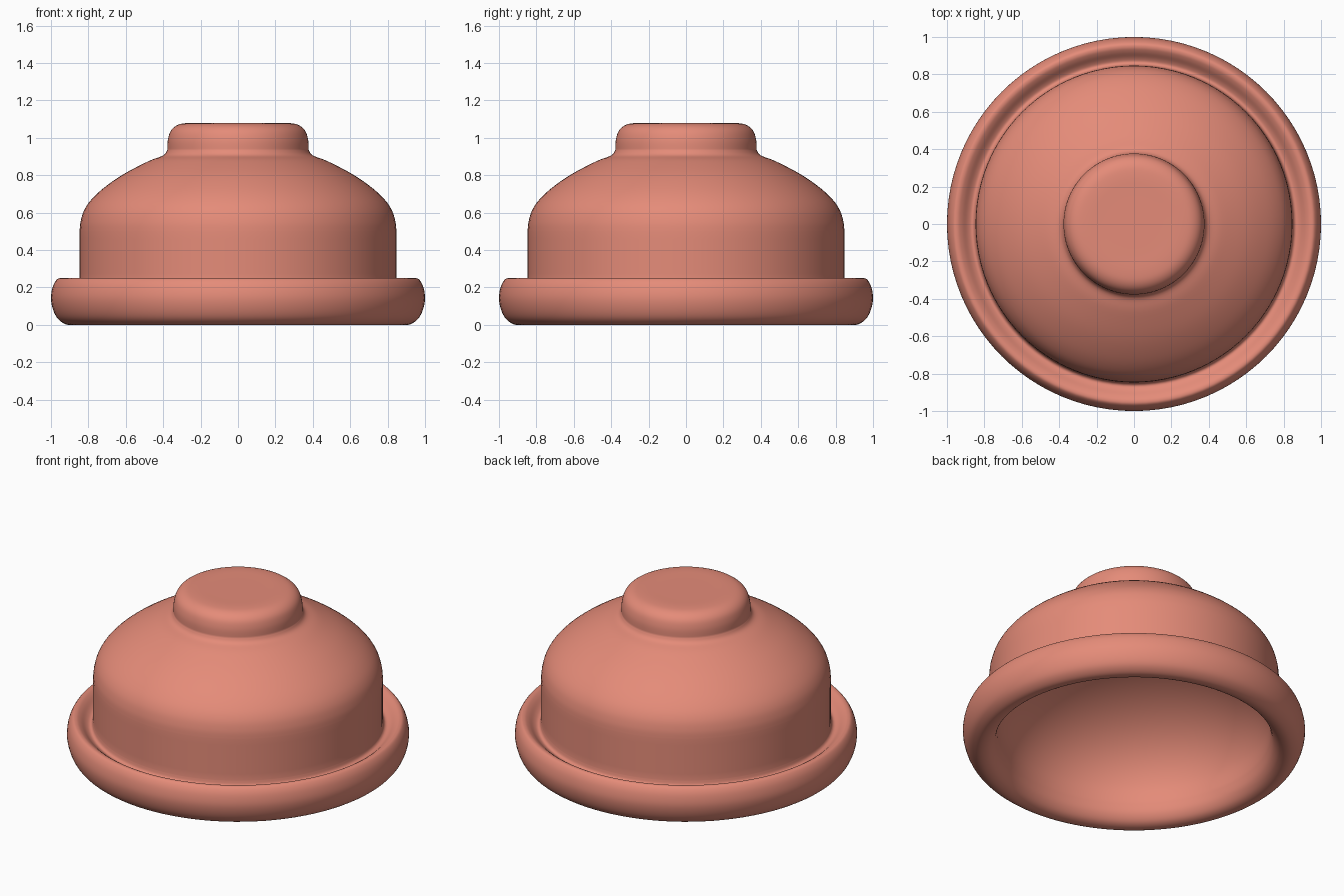
import bpy, bmesh, math
from mathutils import Vector

if "Cube" in bpy.data.objects:
    bpy.data.objects.remove(bpy.data.objects["Cube"])


def smooth_curve(points, steps=5):
    """Catmull-Rom curve through (radius, height) points."""
    p = [Vector((r, 0, z)) for r, z in points]
    p = [p[0]] + p + [p[-1]]
    out = []
    for a, b, c, d in zip(p, p[1:], p[2:], p[3:]):
        for i in range(steps):
            t = i / steps
            out.append(0.5 * (2 * b + (c - a) * t + (2 * a - 5 * b + 4 * c - d) * t * t
                              + (3 * b - a - 3 * c + d) * t ** 3))
    return out + [p[-1]]


def lathe(name, sections, material, segments=96):
    """Revolve joined profile sections round the z axis."""
    bm = bmesh.new()
    path = [v for s in sections for v in smooth_curve(s)]
    verts = [bm.verts.new(v) for v in path]
    edges = [bm.edges.new(pair) for pair in zip(verts, verts[1:])]
    bmesh.ops.spin(bm, geom=verts + edges, cent=(0, 0, 0), axis=(0, 0, 1),
                   angle=math.tau, steps=segments, use_duplicate=False)
    bmesh.ops.remove_doubles(bm, verts=bm.verts, dist=0.0003)
    bmesh.ops.recalc_face_normals(bm, faces=bm.faces)
    mesh = bpy.data.meshes.new(name)
    bm.to_mesh(mesh)
    bm.free()
    obj = bpy.data.objects.new(name, mesh)
    bpy.context.collection.objects.link(obj)
    mesh.materials.append(material)
    bpy.context.view_layer.objects.active = obj
    obj.select_set(True)
    bpy.ops.object.shade_smooth_by_angle(angle=math.radians(40))
    return obj


clay = bpy.data.materials.new("clay_red")
clay.diffuse_color = (0.78, 0.26, 0.19, 1)
clay.use_nodes = True
clay.node_tree.nodes["Principled BSDF"].inputs["Base Color"].default_value = clay.diffuse_color

# Raised knob and sloping shoulder
knob = [(0, 1.08), (0.15, 1.08), (0.26, 1.08), (0.32, 1.07), (0.358, 1.04),
        (0.375, 0.99), (0.378, 0.935)]
shoulder = [(0.378, 0.935), (0.40, 0.906), (0.475, 0.877), (0.61, 0.807),
            (0.717, 0.733), (0.786, 0.668), (0.824, 0.61), (0.842, 0.55), (0.847, 0.50)]
# Straight wall down to the channel beside the rim
wall = [(0.847, 0.50), (0.847, 0.235)]
# Rolled rim, turning under into the opening
rim = [(0.847, 0.235), (0.853, 0.21), (0.868, 0.20), (0.89, 0.21), (0.92, 0.236),
       (0.945, 0.249), (0.968, 0.243), (0.99, 0.205), (1.0, 0.145), (0.99, 0.085),
       (0.965, 0.035), (0.925, 0.005), (0.885, 0), (0.845, 0.018), (0.815, 0.06), (0.80, 0.12)]
# Hollow inside: a plain dome
inside = [(0.80 * math.cos(a), 0.12 + 0.56 * math.sin(a))
          for a in (math.radians(10 * i) for i in range(9))] + [(0, 0.68)]

lathe("bell_cover", [knob, shoulder, wall, rim, inside], clay)
